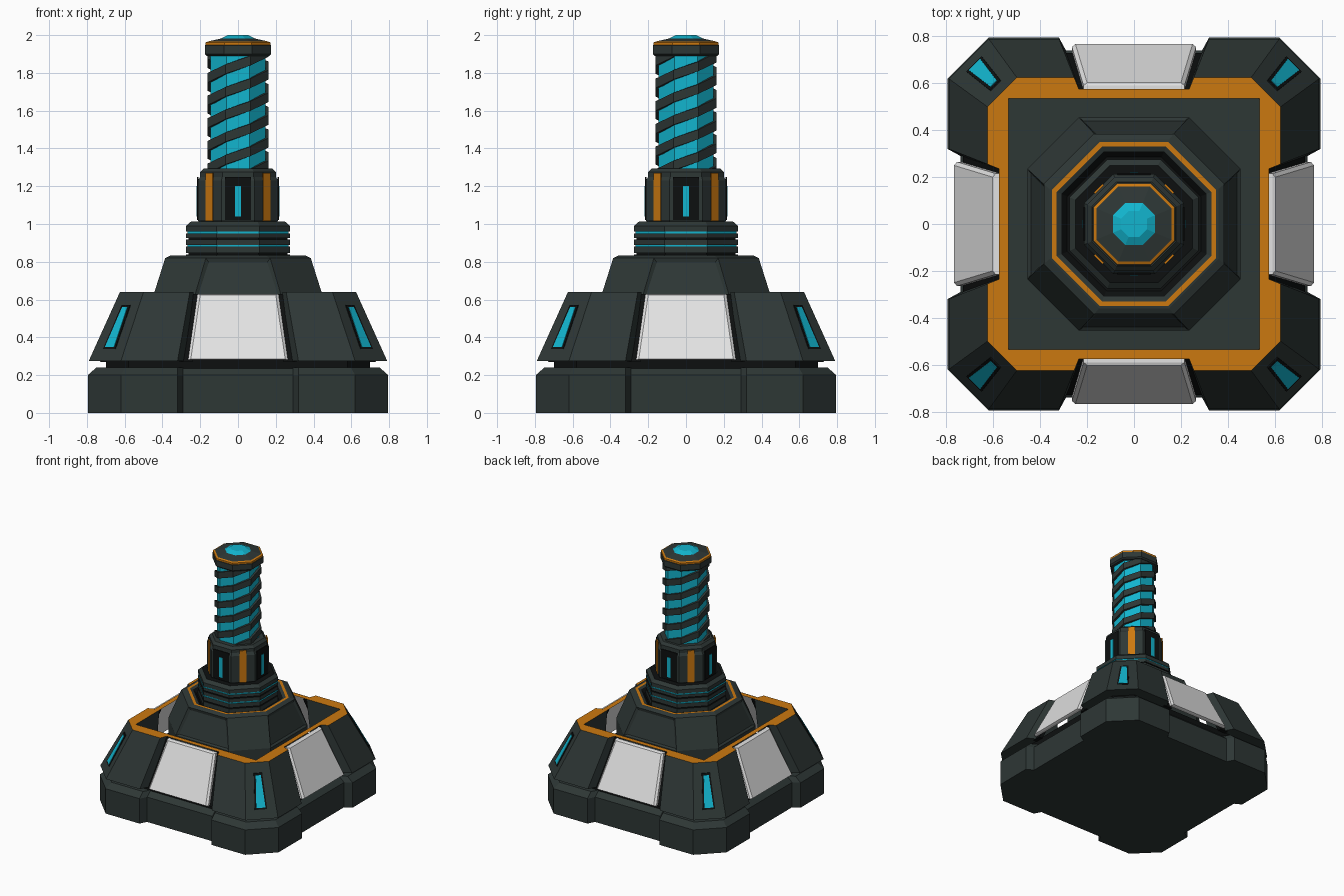
import bpy, bmesh, math
from mathutils import Matrix, Vector

if "Cube" in bpy.data.objects:
    bpy.data.objects.remove(bpy.data.objects["Cube"])


def material(name, rgb):
    m = bpy.data.materials.new(name)
    m.use_nodes = True
    m.diffuse_color = (*rgb, 1)
    m.node_tree.nodes["Principled BSDF"].inputs["Base Color"].default_value = (*rgb, 1)
    return m


SLATE, BLACK, ORANGE, CYAN, WHITE = range(5)
PALETTE = [material("slate", (0.027, 0.038, 0.036)), material("black", (0.004, 0.005, 0.005)),
           material("orange", (0.6, 0.19, 0.005)), material("cyan", (0.006, 0.46, 0.62)),
           material("light_grey", (0.76, 0.76, 0.76))]


def loft(name, rings, mat=SLATE, bands=None, top=None, turns=(0,), edit=None):
    """Skin a stack of closed rings, cap both ends, repeat at the given turns."""
    bm = bmesh.new()
    for turn in turns:
        rot = Matrix.Rotation(math.radians(turn), 3, 'Z')
        loops = [[bm.verts.new(rot @ Vector(p)) for p in ring] for ring in rings]
        n = len(loops[0])
        for k, (a, b) in enumerate(zip(loops, loops[1:])):
            for i in range(n):
                j = (i + 1) % n
                f = bm.faces.new((a[i], a[j], b[j], b[i]))
                f.material_index = bands[k] if bands else mat
        bm.faces.new(loops[0][::-1]).material_index = mat
        bm.faces.new(loops[-1]).material_index = mat if top is None else top
    bmesh.ops.recalc_face_normals(bm, faces=bm.faces)
    if edit:
        edit(bm)
    mesh = bpy.data.meshes.new(name)
    bm.to_mesh(mesh)
    bm.free()
    for m in PALETTE:
        mesh.materials.append(m)
    ob = bpy.data.objects.new(name, mesh)
    bpy.context.collection.objects.link(ob)
    return ob


def octagon(a, z, c=None):
    c = a * math.tan(math.pi / 8) if c is None else c
    return [(x, y, z) for x, y in ((a, -c), (a, c), (c, a), (-c, a),
                                   (-a, c), (-a, -c), (-c, -a), (c, -a))]


def tower(name, profile, **kw):
    """Eight-sided part from (apothem, height) pairs."""
    return loft(name, [octagon(*p) for p in profile], **kw)


def plate(name, quad, mat, depth=0.008, turns=(0,)):
    return loft(name, [[(x, y + depth, z) for x, y, z in quad], quad], mat, turns=turns)


def trapezoid(w0, y0, z0, w1, y1, z1):
    return [(-w0, y0, z0), (w0, y0, z0), (w1, y1, z1), (-w1, y1, z1)]


SIDES = (0, 90, 180, 270)
CORNERS = (45, 135, 225, 315)


# Foot with notched sides and a bevelled upper edge
def foot_ring(d, z):
    ring = []
    quarter = [(0.29, 0.74 - d), (0.32, 0.795 - d), (0.62 - d / 2, 0.795 - d),
               (0.795 - d, 0.62 - d / 2), (0.795 - d, 0.32), (0.74 - d, 0.29)]
    for k in range(4):
        rot = Matrix.Rotation(-k * math.pi / 2, 3, 'Z')
        ring += [rot @ Vector((x, y, z)) for x, y in quarter]
    return ring


loft("foot", [foot_ring(0, 0), foot_ring(0, 0.2), foot_ring(0.045, 0.24)])
loft("foot_gap", [octagon(0.7, 0.23, 0.58), octagon(0.7, 0.28, 0.58)], BLACK)
loft("inner_floor", [octagon(0.535, 0.27, 0.53), octagon(0.535, 0.286, 0.53)])

# Sloping corner blocks with orange tops
low = [(0.32, 0.79), (0.62, 0.79), (0.79, 0.62), (0.79, 0.32), (0.71, 0.28),
       (0.535, 0.28), (0.535, 0.535), (0.28, 0.535), (0.28, 0.71)]
high = [(0.255, 0.625), (0.5, 0.625), (0.625, 0.5), (0.625, 0.255), (0.575, 0.235),
        (0.535, 0.235), (0.535, 0.535), (0.235, 0.535), (0.235, 0.575)]
loft("corner_blocks", [[(x, y, 0.275) for x, y in low], [(x, y, 0.64) for x, y in high]],
     top=ORANGE, turns=SIDES)
plate("top_strips", trapezoid(0.24, -0.575, 0.64, 0.24, -0.535, 0.64), ORANGE, 0, SIDES).location.z = 0
for s in (-1, 1):
    plate("panel_recess", [(s * 0.24, -0.73, 0.27), (s * 0.31, -0.73, 0.27),
                           (s * 0.25, -0.57, 0.63), (s * 0.2, -0.57, 0.63)],
          BLACK, 0.03, SIDES)
loft("side_panels", [trapezoid(0.265, -0.735, 0.28, 0.215, -0.57, 0.63),
                     trapezoid(0.265, -0.755, 0.28, 0.215, -0.59, 0.63),
                     trapezoid(0.25, -0.768, 0.285, 0.2, -0.603, 0.625)], WHITE, turns=SIDES)


# Glowing slits on the corner slopes
def slit(name, grow, lift, mat):
    def y(z):
        return -(0.997 - 0.54 * (z - 0.275)) - lift
    z0, z1 = 0.35 - grow, 0.56 + grow
    plate(name, trapezoid(0.034 + grow, y(z0), z0, 0.019 + grow, y(z1), z1), mat, 0.009, CORNERS)


slit("slit_frames", 0.012, 0.003, BLACK)
slit("slit_lights", 0, 0.006, CYAN)


# Middle cone with inset fields on the four main sides
def inset_fields(bm):
    faces = [f for f in bm.faces if 0.65 < f.calc_center_median().z < 0.75
             and max(abs(f.normal.x), abs(f.normal.y)) > 0.9]
    bmesh.ops.inset_individual(bm, faces=faces, thickness=0.025, depth=-0.012)


tower("cone", [(0.455, 0.28, 0.235), (0.455, 0.6, 0.235), (0.385, 0.82, 0.17), (0.36, 0.832),
               (0.35, 0.833), (0.33, 0.833), (0.31, 0.825), (0.285, 0.8)],
      bands=[SLATE, SLATE, SLATE, SLATE, ORANGE, SLATE, BLACK], top=BLACK, edit=inset_fields)

# Ribbed collar with two light rings
profile, colours = [], []
for z, groove in ((0.8, SLATE), (0.835, BLACK), (0.88, CYAN), (0.912, BLACK), (0.948, CYAN)):
    profile += [(0.275, z), (0.275, z + 0.025), (0.268, z + 0.025), (0.268, z + 0.035)]
    colours += [SLATE, SLATE, groove, groove]
profile = [p for i, p in enumerate(profile) if i == 0 or p[1] >= profile[i - 1][1]]
tower("collar", [(0.275, 0.79), (0.275, 0.838), (0.262, 0.838), (0.262, 0.846), (0.275, 0.846),
                 (0.275, 0.88), (0.268, 0.88), (0.268, 0.89), (0.275, 0.89),
                 (0.275, 0.918), (0.262, 0.918), (0.262, 0.926), (0.275, 0.926),
                 (0.275, 0.95), (0.268, 0.95), (0.268, 0.96), (0.275, 0.96),
                 (0.275, 0.99), (0.25, 1.012), (0.225, 1.012)],
      bands=[SLATE, BLACK, BLACK, BLACK, SLATE, CYAN, CYAN, CYAN, SLATE, BLACK, BLACK, BLACK,
             SLATE, CYAN, CYAN, CYAN, SLATE, SLATE, BLACK], top=BLACK)

# Neck with dark windows, lights and orange stripes
tower("neck", [(0.2, 1.0), (0.213, 1.02), (0.213, 1.23), (0.2, 1.25), (0.2, 1.275), (0.18, 1.295)])
plate("neck_windows", trapezoid(0.07, -0.217, 1.02, 0.07, -0.217, 1.25), BLACK, turns=SIDES)
plate("neck_lights", trapezoid(0.016, -0.22, 1.04, 0.016, -0.22, 1.2), CYAN, turns=SIDES)
plate("neck_stripes", trapezoid(0.026, -0.216, 1.015, 0.026, -0.216, 1.27), ORANGE, turns=CORNERS)

# Glowing column wrapped by three rising bands
tower("column_core", [(0.145, 1.25), (0.145, 1.92)], mat=CYAN)
STEP = 0.045
for k in range(3):
    shift = k * STEP * 8 / 3
    first = -round(shift / STEP)
    rings = []
    for i in range(first, first + 16):
        a, z = math.radians(22.5 + 45 * i), 1.21 + shift + STEP * i
        rings.append([(r / math.cos(math.pi / 8) * math.cos(a),
                       r / math.cos(math.pi / 8) * math.sin(a), z + h)
                      for r, h in ((0.138, 0), (0.161, 0), (0.161, 0.05), (0.138, 0.05))])
    loft("spiral_band", rings)

# Cap with orange rim and glowing tip
tower("cap", [(0.165, 1.89), (0.176, 1.9), (0.176, 1.945), (0.173, 1.947), (0.173, 1.96),
              (0.16, 1.966), (0.09, 1.982), (0.055, 2.0)],
      bands=[SLATE, SLATE, SLATE, ORANGE, ORANGE, SLATE, CYAN], top=CYAN)
